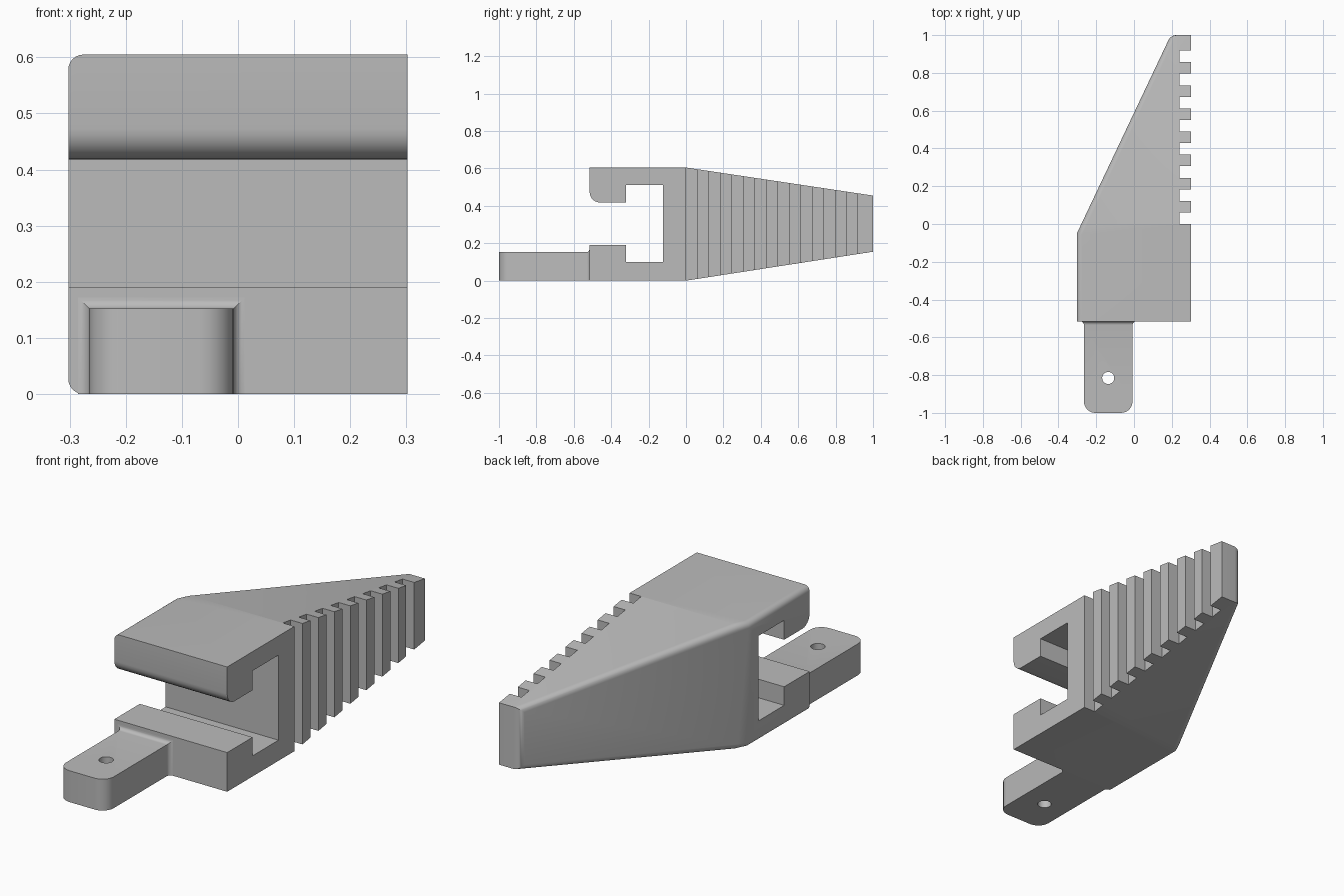
import bpy, bmesh, math
from mathutils import Vector

cube = bpy.data.objects.get("Cube")
if cube:
    bpy.data.objects.remove(cube, do_unlink=True)

grey = bpy.data.materials.new("plain grey")
grey.use_nodes = True
grey.diffuse_color = (0.5, 0.5, 0.5, 1)
grey.node_tree.nodes["Principled BSDF"].inputs["Base Color"].default_value = (0.5, 0.5, 0.5, 1)

W = 0.3025        # half width of the body
FRONT = -0.515    # front face of the jaws
HEIGHT = 0.605


def finish(bm, name):
    bmesh.ops.recalc_face_normals(bm, faces=bm.faces)
    mesh = bpy.data.meshes.new(name)
    bm.to_mesh(mesh)
    bm.free()
    mesh.materials.append(grey)
    obj = bpy.data.objects.new(name, mesh)
    bpy.context.collection.objects.link(obj)
    return obj


def loft(rings):
    """Closed solid through rings of equal point count."""
    bm = bmesh.new()
    loops = [[bm.verts.new(p) for p in ring] for ring in rings]
    n = len(loops[0])
    for a, b in zip(loops, loops[1:]):
        for i in range(n):
            j = (i + 1) % n
            bm.faces.new((a[i], a[j], b[j], b[i]))
    bm.faces.new(loops[0])
    bm.faces.new(loops[-1])
    return bm


def side_prism(profile, half):
    """Extrude a (y, z) profile across x."""
    return loft([[(x, y, z) for y, z in profile] for x in (-half, half)])


def box(x0, x1, y0, y1, z0, z1):
    return loft([[(x0, y0, z), (x1, y0, z), (x1, y1, z), (x0, y1, z)] for z in (z0, z1)])


def cut(target, cutter):
    cutter.hide_render = True
    mod = target.modifiers.new("cut", 'BOOLEAN')
    mod.operation = 'DIFFERENCE'
    mod.solver = 'EXACT'
    mod.object = cutter
    bpy.context.view_layer.objects.active = target
    bpy.ops.object.modifier_apply(modifier=mod.name)
    bpy.data.objects.remove(cutter, do_unlink=True)


def smooth(obj):
    bpy.ops.object.select_all(action='DESELECT')
    obj.select_set(True)
    bpy.context.view_layer.objects.active = obj
    bpy.ops.object.shade_smooth_by_angle(angle=math.radians(30))


# Wedge body: tapered side profile, trimmed by a slanted vertical plane
bm = side_prism([(FRONT, 0), (0, 0), (1, 0.155), (1, 0.455), (0, HEIGHT), (FRONT, HEIGHT)], W)
corner, tip = Vector((-W, -0.05, 0)), Vector((0.195, 1, 0))
slant = (tip - corner).normalized()
outward = Vector((-slant.y, slant.x, 0))
bmesh.ops.bisect_plane(bm, geom=bm.verts[:] + bm.edges[:] + bm.faces[:],
                       plane_co=corner, plane_no=outward, clear_outer=True)
bmesh.ops.holes_fill(bm, edges=[e for e in bm.edges if e.is_boundary], sides=0)
bmesh.ops.recalc_face_normals(bm, faces=bm.faces)


def on_left(v):
    return v.co.x < -W + 1e-4 or abs((v.co - corner).dot(outward)) < 1e-4


# Rounded edges along the left side and at the tip
round_edges = []
for e in bm.edges:
    a, b = e.verts
    if on_left(a) and on_left(b) and (abs(a.co.y - b.co.y) > 1e-4 or a.co.y > 0.99):
        round_edges.append(e)
bmesh.ops.bevel(bm, geom=round_edges, offset=0.027, offset_type='OFFSET',
                segments=6, profile=0.5, affect='EDGES', clamp_overlap=True)
body = finish(bm, "wedge_body")

# T-shaped slot between the jaws, with a rounded upper lip
R = 0.055
arc = [math.radians(a) for a in range(0, 91, 15)]
lip = [(FRONT + R - R * math.sin(t), 0.418 + R - R * math.cos(t)) for t in arc]
slot = [(FRONT - 0.1, 0.19), (-0.32, 0.19), (-0.32, 0.1), (-0.122, 0.1),
        (-0.122, 0.512), (-0.32, 0.512), (-0.32, 0.418)] + lip + [(FRONT - 0.1, 0.418 + R)]
cut(body, finish(side_prism(slot, 0.5), "slot_cutter"))

# Comb of notches down the right edge
PITCH = 0.1224
for k in range(8):
    y = k * PITCH
    cut(body, finish(box(0.24, 0.4, y, y + PITCH / 2, -0.1, 0.8), "notch_cutter"))
smooth(body)

# Mounting tab: rounded free end, flared where it meets the body
CX, HW, TOP = -0.1365, 0.1285, 0.152
END, FLARE = 0.06, 0.02
sections = [(-1 + END * (1 - math.cos(t)), HW - END + END * math.sin(t), TOP) for t in arc]
for t in arc:
    grow = FLARE * (1 - math.cos(t))
    sections.append((FRONT - FLARE * (1 - math.sin(t)), HW + grow, TOP + grow))
tab = finish(loft([[(CX - w, y, 0), (CX + w, y, 0), (CX + w, y, h), (CX - w, y, h)]
                   for y, w, h in sections]), "mounting_tab")

# Screw hole
ring = [2 * math.pi * i / 32 for i in range(32)]
hole = loft([[(CX + 0.032 * math.cos(a), -0.815 + 0.032 * math.sin(a), z) for a in ring]
             for z in (-0.1, 0.3)])
cut(tab, finish(hole, "hole_cutter"))
smooth(tab)
